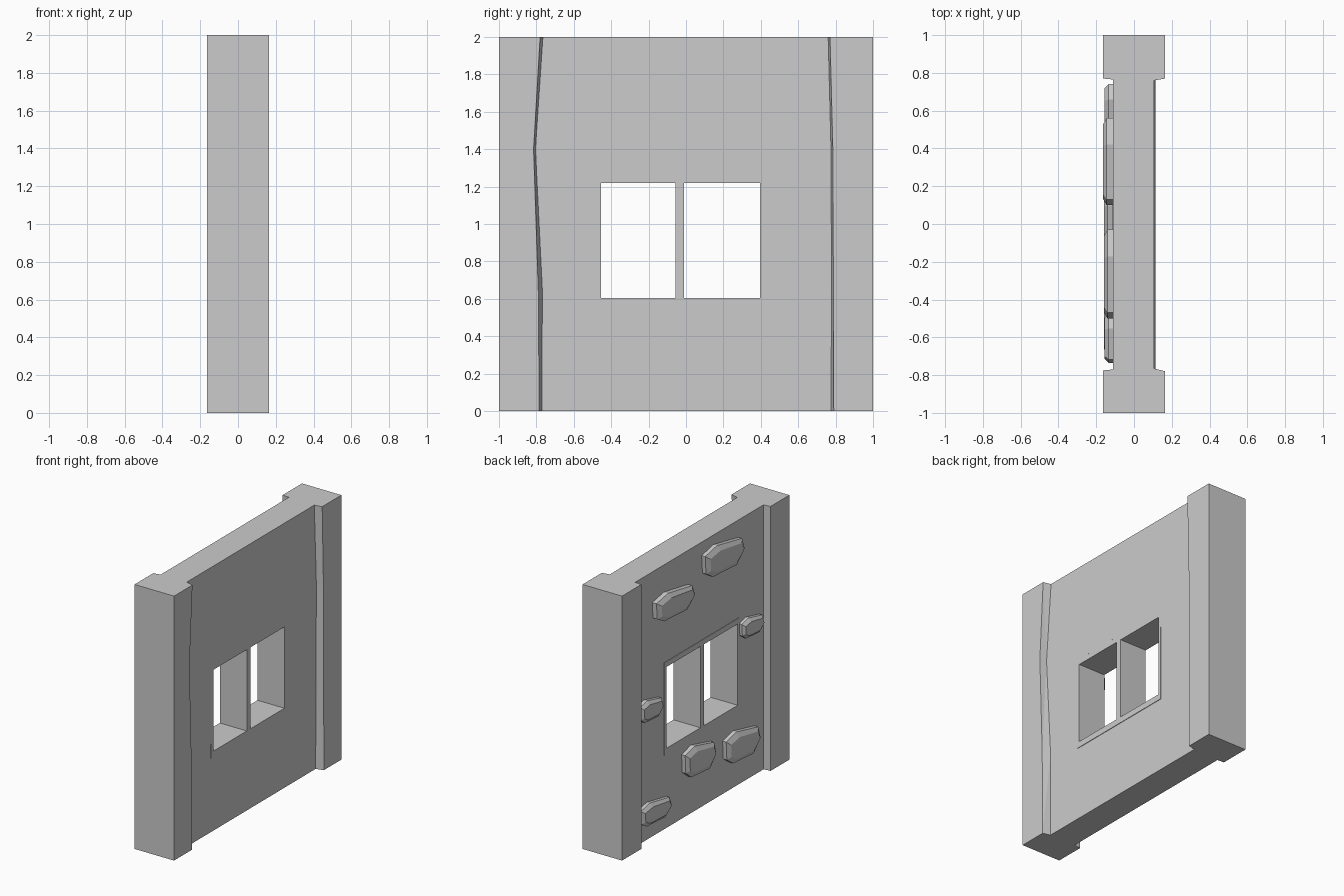
import bpy
import bmesh
from math import sin, cos

cube = bpy.data.objects.get("Cube")
if cube:
    bpy.data.objects.remove(cube, do_unlink=True)

# Single plaster grey
plaster = bpy.data.materials.new("plaster grey")
plaster.use_nodes = True
grey = (0.6, 0.6, 0.6, 1)
plaster.diffuse_color = grey
plaster.node_tree.nodes["Principled BSDF"].inputs["Base Color"].default_value = grey


def add_object(name, bm):
    bmesh.ops.recalc_face_normals(bm, faces=bm.faces)
    mesh = bpy.data.meshes.new(name)
    bm.to_mesh(mesh)
    bm.free()
    mesh.materials.append(plaster)
    obj = bpy.data.objects.new(name, mesh)
    bpy.context.collection.objects.link(obj)
    return obj


def loft(name, rings, triangulate=False):
    """Skin a stack of closed rings and cap both ends."""
    bm = bmesh.new()
    loops = [[bm.verts.new(p) for p in ring] for ring in rings]
    for low, high in zip(loops, loops[1:]):
        for i in range(len(low)):
            j = (i + 1) % len(low)
            bm.faces.new((low[i], low[j], high[j], high[i]))
    bm.faces.new(loops[0])
    bm.faces.new(loops[-1])
    if triangulate:
        bmesh.ops.triangulate(bm, faces=bm.faces)
    return add_object(name, bm)


def box(name, x, y, z):
    return loft(name, [[(x[0], y[0], h), (x[1], y[0], h),
                        (x[1], y[1], h), (x[0], y[1], h)] for h in z])


def cut(target, cutter):
    mod = target.modifiers.new("opening", "BOOLEAN")
    mod.operation = "DIFFERENCE"
    mod.solver = "EXACT"
    mod.object = cutter
    cutter.hide_render = True
    cutter.hide_set(True)
    cutter.display_type = "WIRE"


# Wall with a pillar at each end: one plan outline, varied with height
OUT, IN = 0.165, 0.11


def plan(z, front_edge, front_base, back_base, back_edge, face):
    return [(x, y, z) for x, y in (
        (-OUT, -1), (OUT, -1), (OUT, front_edge), (face, front_base),
        (face, back_base), (OUT, back_edge), (OUT, 1), (-OUT, 1),
        (-OUT, 0.77), (-IN, 0.765), (-IN, -0.77), (-OUT, -0.775))]


wall = loft("wall", [
    plan(0, -0.785, -0.77, 0.775, 0.79, 0.107),
    plan(0.65, -0.79, -0.768, 0.778, 0.788, 0.108),
    plan(1.4, -0.815, -0.805, 0.775, 0.785, 0.113),
    plan(2, -0.78, -0.765, 0.76, 0.77, 0.106)], True)

# Window frame with two panes left open
frame_y, frame_z = (-0.48, 0.42), (0.56, 1.26)
cut(wall, box("window_cutter", (-0.3, 0.3), frame_y, frame_z))
frame = box("window_frame", (-0.114, 0.112), frame_y, frame_z)
for side, pane in (("front", (-0.455, -0.055)), ("back", (-0.01, 0.395))):
    cut(frame, box(side + "_pane_cutter", (-0.3, 0.3), pane, (0.605, 1.22)))

# Chipped stones on the right face: centre y, centre z, half width, half height, depth
OUTLINE = [(1, .75), (.96, -.4), (.6, -.85), (-.6, -1), (-1, -.25), (-.87, .5), (.4, 1)]
STONES = {
    "upper_front": (-0.265, 1.81, 0.235, 0.118, 0.16),
    "upper_back": (0.33, 1.69, 0.23, 0.105, 0.165),
    "middle_front": (-0.605, 1.155, 0.13, 0.078, 0.155),
    "middle_back": (0.605, 0.985, 0.135, 0.085, 0.155),
    "lower_middle": (0.025, 0.395, 0.185, 0.12, 0.16),
    "lower_front": (-0.485, 0.31, 0.205, 0.12, 0.16),
    "lower_back": (0.55, 0.195, 0.185, 0.088, 0.155)}
for name, (y, z, w, h, depth) in STONES.items():
    rings = []
    for x, sw, sh in ((-0.09, 1, 1), (0.02 - depth, 1, 1), (-depth, 0.85, 0.68)):
        rings.append([(x, y + u * w * sw, z + v * h * sh) for u, v in OUTLINE])
    loft(name + "_stone", rings)
